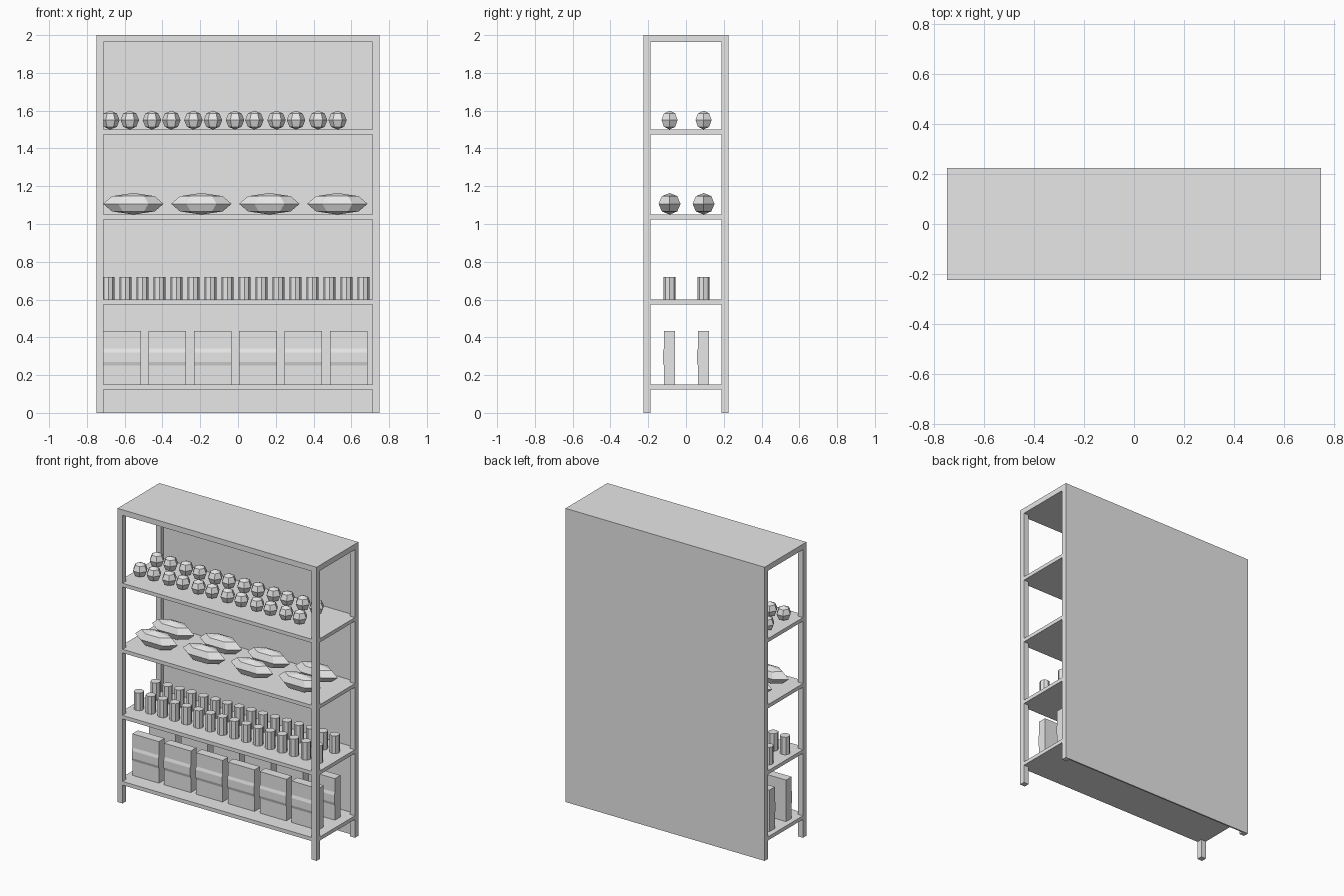
import bpy, bmesh
from math import sin, cos, pi
from mathutils import Matrix, Vector

cube = bpy.data.objects.get("Cube")
if cube:
    bpy.data.objects.remove(cube)

GREY = (0.8, 0.8, 0.8, 1)
grey = bpy.data.materials.new("light_grey")
grey.use_nodes = True
grey.diffuse_color = GREY
grey.node_tree.nodes["Principled BSDF"].inputs["Base Color"].default_value = GREY


def finish(name, bm):
    """Turn a bmesh into a flat-shaded mesh with the grey material."""
    bmesh.ops.recalc_face_normals(bm, faces=bm.faces)
    mesh = bpy.data.meshes.new(name)
    bm.to_mesh(mesh)
    bm.free()
    mesh.materials.append(grey)
    return mesh


def place(name, mesh, loc=(0, 0, 0)):
    ob = bpy.data.objects.new(name, mesh)
    ob.location = loc
    bpy.context.collection.objects.link(ob)
    return ob


def boxes(name, bounds):
    """One mesh of separate boxes, each given by its low and high corner."""
    bm = bmesh.new()
    for low, high in bounds:
        low, high = Vector(low), Vector(high)
        matrix = Matrix.Translation((low + high) / 2) @ Matrix.Diagonal((*(high - low), 1))
        bmesh.ops.create_cube(bm, size=1, matrix=matrix)
    return finish(name, bm)


def lathe(name, profile, sides, scale=(1, 1, 1)):
    """Turn a (radius, height) profile about z, closing rings at the ends."""
    bm = bmesh.new()
    rings = []
    for r, z in profile:
        turns = [2 * pi * i / sides for i in range(sides)] if r > 1e-4 else [0]
        rings.append([bm.verts.new((r * cos(a) * scale[0], r * sin(a) * scale[1],
                                    z * scale[2])) for a in turns])
    for a, b in zip(rings, rings[1:]):
        for i in range(sides):
            j = (i + 1) % sides
            corners = [a[i % len(a)], a[j % len(a)], b[j % len(b)], b[i % len(b)]]
            bm.faces.new(list(dict.fromkeys(corners)))
    for ring in (rings[0], rings[-1]):
        if len(ring) > 2:
            bm.faces.new(ring)
    return finish(name, bm)


def extrude_x(name, outline, width):
    """Extrude a (y, z) outline along x."""
    bm = bmesh.new()
    face = bm.faces.new([bm.verts.new((-width / 2, y, z)) for y, z in outline])
    side = bmesh.ops.extrude_face_region(bm, geom=[face])["geom"]
    moved = [v for v in side if isinstance(v, bmesh.types.BMVert)]
    bmesh.ops.translate(bm, verts=moved, vec=(width, 0, 0))
    return finish(name, bm)


# Shelf unit: a solid block with the bays cut out, leaving posts, shelves and back
W, D, H = 0.75, 0.225, 2.0
POST, SHELF, BACK = 0.0375, 0.025, 0.01
levels = [0.15 + 0.45 * i for i in range(4)]
bays = list(zip([-0.5] + levels, [z - SHELF for z in levels] + [H - POST]))
unit = place("shelf_unit", boxes("shelf_unit", [((-W, -D, 0), (W, D, H))]))
cutters = [
    place("front_opening_cutter", boxes("front_opening_cutter", [
        ((POST - W, -1, low), (W - POST, D - BACK, high)) for low, high in bays])),
    place("side_opening_cutter", boxes("side_opening_cutter", [
        ((-1, POST - D, low), (1, D - POST, high)) for low, high in bays])),
]
for cutter in cutters:
    mod = unit.modifiers.new(cutter.name, "BOOLEAN")
    mod.operation = "DIFFERENCE"
    mod.solver = "EXACT"
    mod.object = cutter

# Bake the cuts and drop the cutters
bpy.context.view_layer.update()
cut = bpy.data.meshes.new_from_object(unit.evaluated_get(bpy.context.evaluated_depsgraph_get()))
unit.modifiers.clear()
unit.data = cut
for cutter in cutters:
    bpy.data.objects.remove(cutter)

# Goods, each a shared mesh standing on its own base
globe = [(sin(pi * i / 4), 1 - cos(pi * i / 4)) for i in range(5)]
fruit = lathe("fruit", globe, 6, (0.049, 0.049, 0.05))
loaf = lathe("loaf", globe, 6, (0.16, 0.067, 0.057))
can = lathe("can", [(0.032, 0), (0.032, 0.12)], 8)
carton = extrude_x("carton", [(-0.03, 0), (0.03, 0), (0.03, 0.283), (-0.03, 0.283),
                              (-0.03, 0.19), (-0.036, 0.17), (-0.036, 0.12), (-0.03, 0.1)], 0.2)

# Stock each shelf with a front and a back row
stock = [
    ("carton", carton, levels[0], [-0.614 + 0.24 * i for i in range(6)]),
    ("can", can, levels[1], [-0.686 + 0.09 * i for i in range(16)]),
    ("loaf", loaf, levels[2], [-0.554 + 0.36 * i for i in range(4)]),
    ("fruit", fruit, levels[3], [-0.676 + 0.22 * (i // 2) + 0.103 * (i % 2) for i in range(12)]),
]
for name, mesh, z, xs in stock:
    for row, y in (("front", -0.087), ("back", 0.093)):
        for i, x in enumerate(xs):
            place(f"{row}_{name}_{i + 1}", mesh, (x, y, z))
